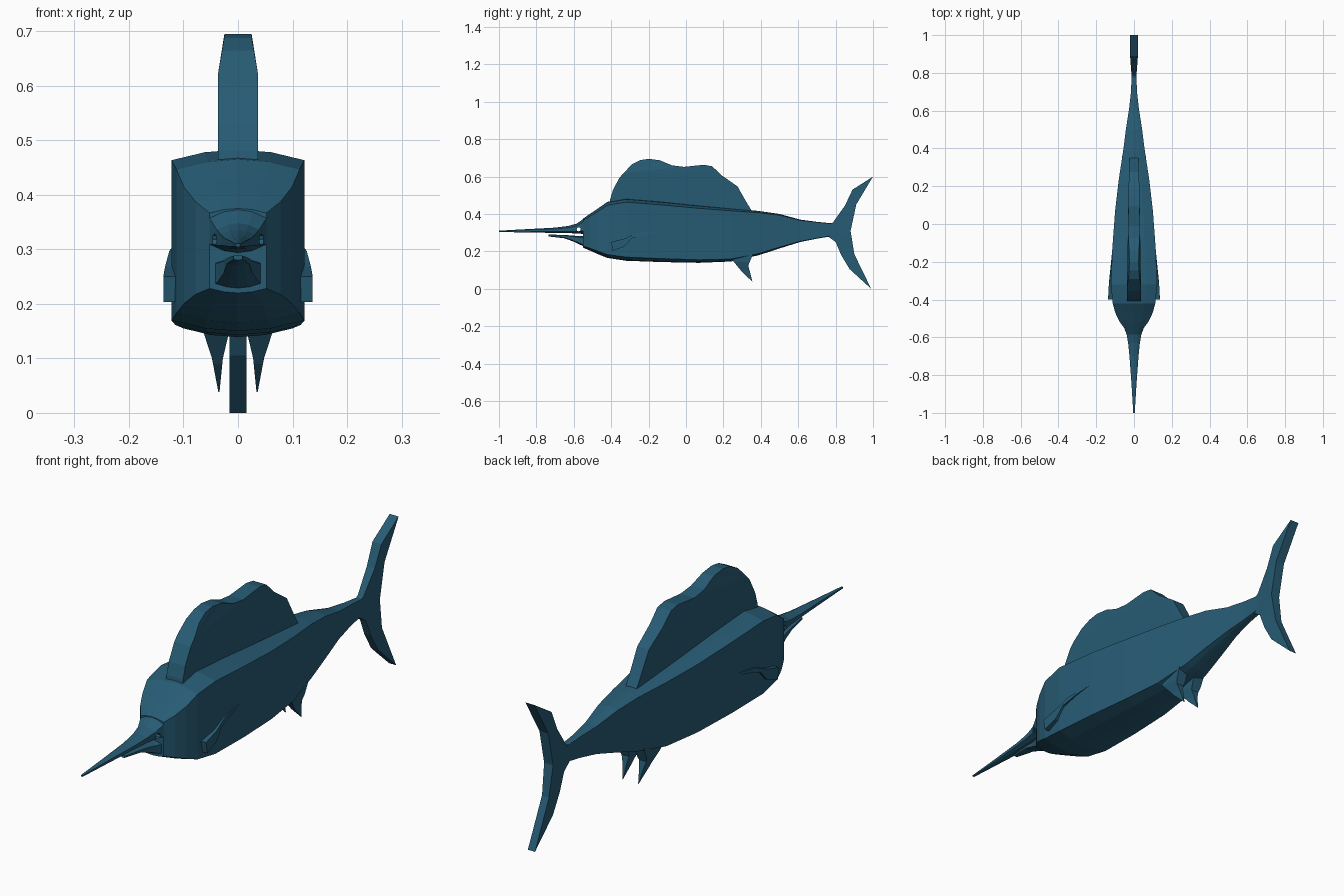
import bpy
import bmesh
import math
from mathutils import Matrix

default = bpy.data.objects.get("Cube")
if default:
    bpy.data.objects.remove(default, do_unlink=True)

# One flat sea-blue skin for the whole fish
skin = bpy.data.materials.new("sea blue skin")
skin.use_nodes = True
colour = (0.02, 0.105, 0.175, 1)
skin.diffuse_color = colour
skin.node_tree.nodes["Principled BSDF"].inputs["Base Color"].default_value = colour


def finish(name, bm):
    """Turn a bmesh into a named, flat shaded object."""
    bmesh.ops.recalc_face_normals(bm, faces=bm.faces)
    mesh = bpy.data.meshes.new(name)
    bm.to_mesh(mesh)
    bm.free()
    mesh.materials.append(skin)
    obj = bpy.data.objects.new(name, mesh)
    bpy.context.collection.objects.link(obj)
    return obj


def loft(name, stations, crown):
    """Skin boxy sections (y, half width, top, bottom) with domed top and belly."""
    bm = bmesh.new()
    rings = []
    for y, w, top, bottom in stations:
        dome = min(crown * w, (top - bottom) * 0.3)
        upper = [(-w, top - dome), (-w / 2, top - dome / 4), (0, top),
                 (w / 2, top - dome / 4), (w, top - dome)]
        lower = [(w, bottom + dome), (w / 2, bottom + dome / 4), (0, bottom),
                 (-w / 2, bottom + dome / 4), (-w, bottom + dome)]
        rings.append([bm.verts.new((x, y, z)) for x, z in upper + lower])
    count = len(rings[0])
    for a, b in zip(rings, rings[1:]):
        for i in range(count):
            j = (i + 1) % count
            bm.faces.new((a[i], a[j], b[j], b[i]))
    bm.faces.new(rings[0])
    bm.faces.new(rings[-1])
    return finish(name, bm)


def plate(name, outline, span, cuts=()):
    """Thick fin from a side outline; span(y, z) gives its two x limits."""
    bm = bmesh.new()
    bm.faces.new([bm.verts.new((0, y, z)) for y, z in outline])
    for height in cuts:
        bmesh.ops.bisect_plane(bm, geom=bm.verts[:] + bm.edges[:] + bm.faces[:],
                               plane_co=(0, 0, height), plane_no=(0, 0, 1))
    bmesh.ops.triangulate(bm, faces=bm.faces[:])
    near = bm.verts[:]
    extruded = bmesh.ops.extrude_face_region(bm, geom=bm.faces[:], use_keep_orig=True)
    far = [v for v in extruded["geom"] if isinstance(v, bmesh.types.BMVert)]
    for side, verts in enumerate((near, far)):
        for v in verts:
            v.co.x = span(v.co.y, v.co.z)[side]
    return finish(name, bm)


def blend(value, low, high, start, end):
    t = max(0, min(1, (value - low) / (high - low)))
    return start + (end - start) * t


# Body: slab sided trunk, narrowing to the tail root
loft("body", [
    (-.55, .052, .375, .22), (-.515, .078, .4, .205), (-.47, .099, .43, .185),
    (-.42, .113, .465, .165), (-.32, .122, .483, .15), (-.13, .115, .467, .143),
    (.07, .1, .446, .139), (.24, .08, .43, .146), (.39, .057, .416, .18),
    (.5, .043, .4, .216), (.61, .026, .37, .25), (.7, .016, .358, .268),
    (.8, .012, .348, .285)], .16)

# Snout drawn out into the long bill
snout = loft("snout_and_bill", [
    (-.54, .056, .38, .293), (-.585, .039, .348, .296), (-.63, .031, .336, .298),
    (-.7, .024, .327, .299), (-.85, .013, .319, .301), (-1, .004, .311, .304)], .3)

# Eye socket drilled right through the snout
bm = bmesh.new()
bmesh.ops.create_cone(bm, cap_ends=True, segments=8, radius1=.011, radius2=.011, depth=1,
                      matrix=Matrix.Translation((0, -.574, .318))
                      @ Matrix.Rotation(math.pi / 2, 4, 'Y'))
drill = finish("eye_drill", bm)
drill.hide_render = True
cut = snout.modifiers.new("eye socket", 'BOOLEAN')
cut.operation = 'DIFFERENCE'
cut.solver = 'EXACT'
cut.object = drill
bpy.context.view_layer.update()
evaluated = snout.evaluated_get(bpy.context.evaluated_depsgraph_get())
drilled_mesh = bpy.data.meshes.new_from_object(evaluated)
snout.modifiers.clear()
snout.data = drilled_mesh
bpy.data.objects.remove(drill, do_unlink=True)

# Short lower jaw under the bill
loft("lower_jaw", [
    (-.54, .045, .284, .225), (-.565, .036, .282, .235), (-.6, .026, .284, .252),
    (-.65, .02, .288, .27), (-.735, .008, .29, .28)], .2)


# Sail on the back
def sail_span(y, z):
    w = min(blend(z, .62, .69, .037, .025), blend(y, -.1, .35, .037, .024))
    return -w, w


plate("sail_fin", [
    (-.41, .44), (-.405, .48), (-.39, .53), (-.355, .595), (-.29, .665), (-.245, .688),
    (-.2, .695), (-.14, .687), (-.075, .66), (-.01, .652), (.095, .663), (.14, .655),
    (.19, .607), (.275, .548), (.325, .46), (.35, .42), (.35, .39)], sail_span, (.62,))


# Crescent tail
def tail_span(y, z):
    w = blend(y, .76, .88, .011, .02) if z > .3 else blend(y, .76, .85, .011, .016)
    return -w, w


plate("tail_fin", [
    (.76, .345), (.785, .354), (.85, .445), (.89, .53), (1, .6), (.91, .45), (.88, .31),
    (.9, .185), (.99, 0), (.875, .105), (.83, .18), (.8, .25), (.76, .28)],
    tail_span, (.2, .31, .45))

# Paired fins, once for each side
for label, side in (("left", 1), ("right", -1)):

    def pelvic_span(y, z):
        w = blend(z, .04, .1, .001, .01) + blend(z, .1, .15, 0, .014)
        centre = blend(z, .04, .15, .035, .04)
        return side * (centre - w), side * (centre + w)

    def pectoral_span(y, z):
        outer = blend(y, -.37, -.14, .137, .119)
        return side * .095, side * (outer - blend(z, .27, .31, 0, .004))

    plate(label + "_pelvic_fin", [
        (.23, .17), (.255, .145), (.3, .09), (.355, .038), (.333, .125), (.36, .19)],
        pelvic_span, (.1, .14))
    plate(label + "_pectoral_fin", [
        (-.4, .25), (-.392, .203), (-.33, .225), (-.29, .27), (-.22, .29), (-.14, .304),
        (-.145, .31), (-.19, .306), (-.265, .297), (-.33, .268)], pectoral_span)
